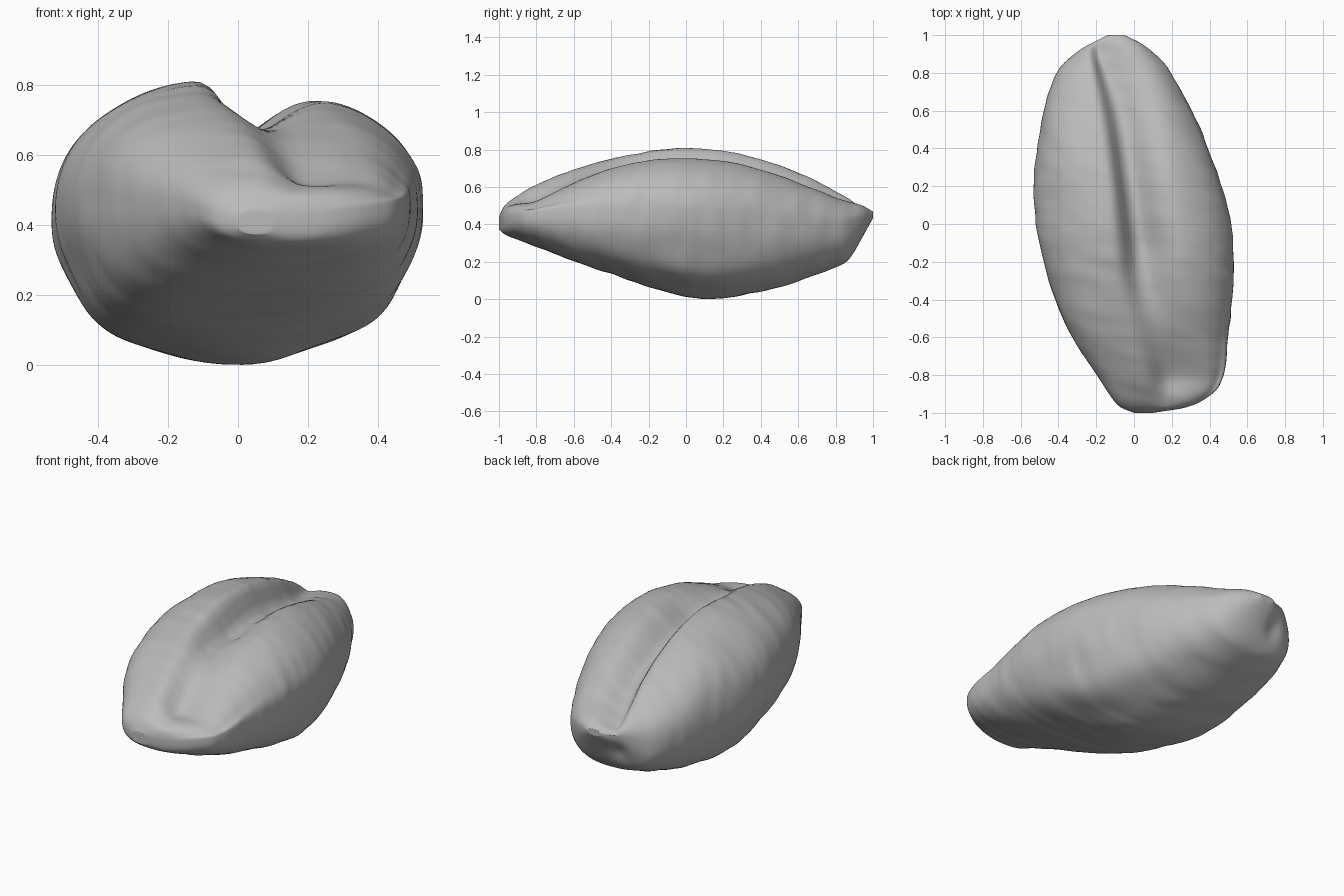
import bpy
import bmesh
import math
from mathutils import Vector, noise

cube = bpy.data.objects.get("Cube")
if cube:
    bpy.data.objects.remove(cube, do_unlink=True)

RINGS, SIDES = 150, 144

# Body outline: y, left x, right x, underside z, top z
OUTLINE = [
    (-1.0, 0.0, 0.1, .37, .44),
    (-.97, -.07, .28, .345, .50),
    (-.9, -.13, .415, .32, .56),
    (-.8, -.2, .475, .28, .615),
    (-.6, -.325, .495, .2, .695),
    (-.4, -.415, .52, .13, .755),
    (-.2, -.48, .53, .06, .8),
    (0.0, -.52, .515, .01, .815),
    (.2, -.53, .465, .0, .8),
    (.4, -.51, .395, .04, .755),
    (.6, -.475, .305, .095, .68),
    (.8, -.405, .195, .17, .59),
    (.87, -.35, .145, .21, .555),
    (.95, -.25, .05, .34, .51),
    (1.0, -.14, -.05, .43, .465),
]

# Lengthwise groove: y, centre x, depth, width of left wall
GROOVE = [
    (-1.0, .17, 0.0, .08),
    (-.92, .18, .04, .08),
    (-.8, .18, .1, .08),
    (-.55, .12, .08, .09),
    (-.3, .04, .12, .07),
    (-.1, .01, .17, .055),
    (.3, -.05, .17, .04),
    (.6, -.1, .13, .04),
    (.9, -.19, .06, .03),
    (1.0, -.2, 0.0, .03),
]


def sample(table, y):
    """Smoothly interpolate the rows of a table at y."""
    last = len(table) - 1
    i = max(k for k in range(last) if table[k][0] <= y or k == 0)
    a, b = table[i], table[i + 1]
    before, after = table[max(i - 1, 0)], table[min(i + 2, last)]
    span = b[0] - a[0]
    t = min(max((y - a[0]) / span, 0), 1)
    values = []
    for c in range(1, len(a)):
        ma = (b[c] - before[c]) / (b[0] - before[0]) * span
        mb = (after[c] - a[c]) / (after[0] - a[0]) * span
        d = b[c] - a[c]
        values.append(a[c] + t * (ma + t * (3 * d - 2 * ma - mb + t * (ma + mb - 2 * d))))
    return values


def smoothstep(t):
    t = min(max(t, 0), 1)
    return t * t * (3 - 2 * t)


def bump(value, centre, width):
    return math.exp(-((value - centre) / width) ** 2)


def surface_point(y, angle):
    left, right, low, high = sample(OUTLINE, y)
    gx, depth, wall = sample(GROOVE, y)
    middle = low + (high - low) * .52
    c, s = math.cos(angle), math.sin(angle)
    # Slimmer at the middle and on the left, fuller towards the ends
    belly = bump(y, .05, .4)
    power = 2 / (2.5 - belly * (.23 - .1 * c))
    x = (left + right) / 2 + (right - left) / 2 * math.copysign(abs(c) ** power, c)
    rise = abs(s) ** power
    z = middle + (high - middle) * rise if s > 0 else middle - (middle - low) * rise
    centre = Vector(((left + right) / 2, y, middle))
    p = Vector((x, y, z))
    outward = (p - centre).normalized()
    if s > 0:
        # Steep left wall, broad right slope and a lower right lobe
        u = x - gx
        cut = depth * bump(u, 0, wall if u < 0 else .14)
        front = smoothstep((-y - .3) / .5)
        lobe = (.025 + .025 * front) * smoothstep(u / .2)
        p.z -= (cut + lobe * smoothstep((1 - abs(y)) / .2)) * smoothstep(s / .5)
    else:
        # Flattened belly planes and a fuller front left corner
        p -= outward * .008 * (1 - math.cos(8 * angle)) * belly
        p += outward * .02 * bump(y, -.45, .25) * bump(angle, math.pi * 1.25, .5)
    # Dents in the blunt back end
    p.y -= .03 * bump(y, .92, .06) * bump(x, -.2, .06) * bump(z, .36, .08)
    # Crosswise wrinkles and soft lumps
    fade = smoothstep((1 - abs(y)) / .08)
    lump = noise.noise(Vector((x * 4, y * 3, z * 4)))
    wrinkle = noise.noise(Vector((x * 4, y * 14 + x * 3, z * 5)))
    return p + outward * (.008 * lump + .006 * wrinkle) * fade


# Seed body, lofted ring by ring
bm = bmesh.new()
rings = []
for r in range(RINGS + 1):
    y = -math.cos(math.pi * r / RINGS)
    rings.append([bm.verts.new(surface_point(y, math.tau * k / SIDES)) for k in range(SIDES)])
for a, b in zip(rings, rings[1:]):
    for k in range(SIDES):
        n = (k + 1) % SIDES
        bm.faces.new((a[k], a[n], b[n], b[k]))
for ring in (rings[0], rings[-1]):
    hub = bm.verts.new(sum((v.co for v in ring), Vector()) / SIDES)
    for k in range(SIDES):
        bm.faces.new((ring[k], ring[(k + 1) % SIDES], hub))
for step in range(3):
    bmesh.ops.smooth_vert(bm, verts=bm.verts, factor=.4,
                          use_axis_x=True, use_axis_y=True, use_axis_z=True)
bmesh.ops.recalc_face_normals(bm, faces=bm.faces)

# Stand the body on the ground
floor = min(v.co.z for v in bm.verts)
bmesh.ops.translate(bm, verts=bm.verts, vec=(0, 0, -floor))

mesh = bpy.data.meshes.new("seed_body")
bm.to_mesh(mesh)
bm.free()
mesh.shade_smooth()
seed = bpy.data.objects.new("seed_body", mesh)
bpy.context.collection.objects.link(seed)

# Plain grey
grey = bpy.data.materials.new("plain_grey")
grey.use_nodes = True
colour = (.5, .5, .5, 1)
grey.diffuse_color = colour
grey.node_tree.nodes["Principled BSDF"].inputs["Base Color"].default_value = colour
mesh.materials.append(grey)
